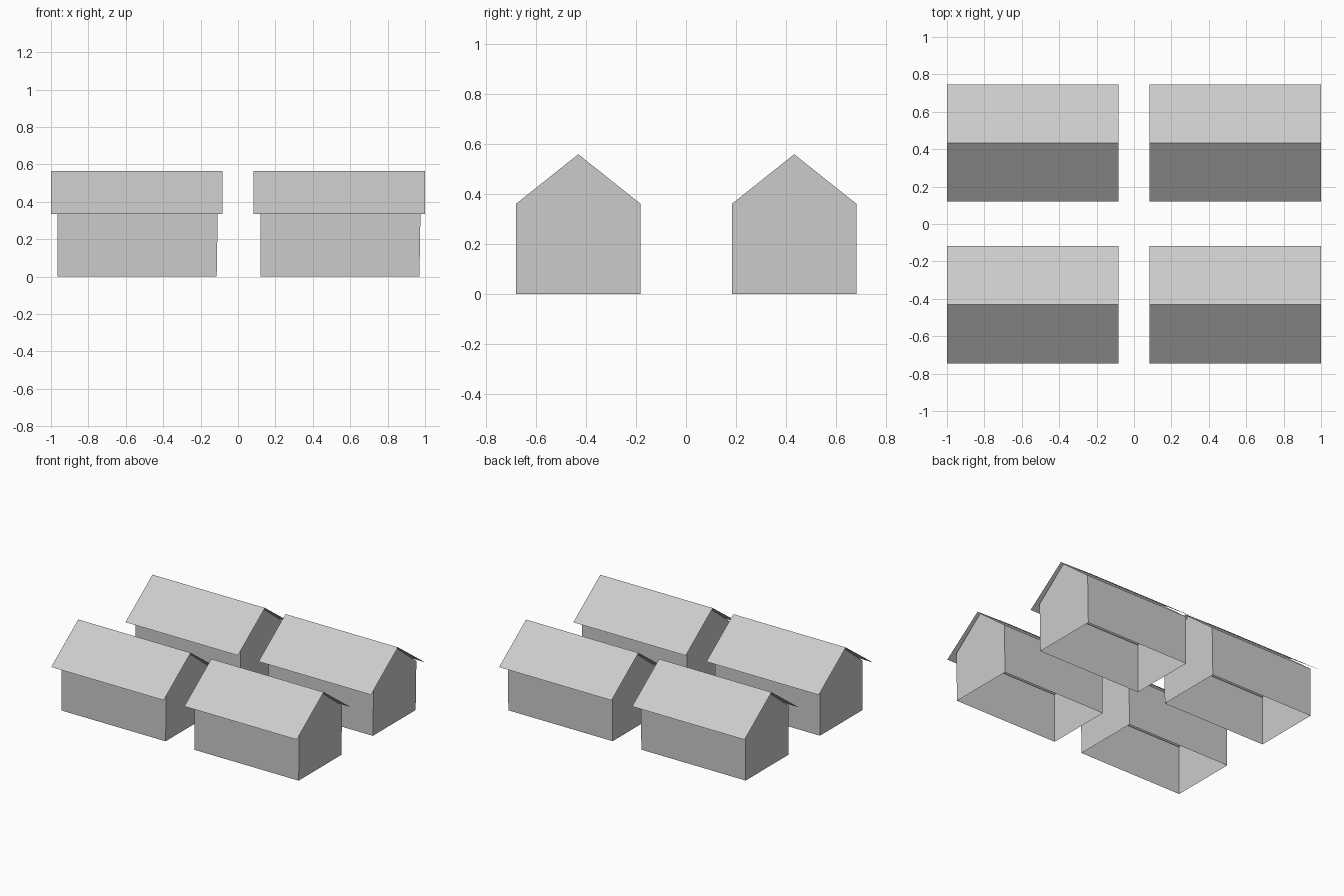
import bpy

cube = bpy.data.objects.get("Cube")
if cube:
    bpy.data.objects.remove(cube, do_unlink=True)

GREY = (0.6, 0.6, 0.6, 1.0)
material = bpy.data.materials.new("plain grey")
material.use_nodes = True
material.diffuse_color = GREY
material.node_tree.nodes["Principled BSDF"].inputs["Base Color"].default_value = GREY


def add_mesh(name, verts, faces, location):
    mesh = bpy.data.meshes.new(name)
    mesh.from_pydata(verts, [], faces)
    mesh.materials.append(material)
    obj = bpy.data.objects.new(name, mesh)
    obj.location = location
    bpy.context.collection.objects.link(obj)
    return obj


def add_house(label, x, y):
    # Open-bottomed shell: two pentagon gables and two long walls
    half, eave, peak = 0.249, 0.362, 0.56
    gable = [(-half, 0), (half, 0), (half, eave), (0, peak), (-half, eave)]
    lean = 0.006
    west = [(-0.422, py, pz) for py, pz in gable]
    east = [(0.428 + lean * min(pz / eave, 1), py, pz) for py, pz in gable]
    add_mesh(label + "_walls", west + east,
             [(4, 3, 2, 1, 0), (5, 6, 7, 8, 9), (0, 5, 9, 4), (1, 2, 7, 6)],
             (x, y, 0))

    # Thin folded roof sheet overhanging the shell
    section = [(-0.314, 0.335), (0, 0.565), (0.314, 0.335)]
    roof = [(px, py, pz) for px in (-0.458, 0.458) for py, pz in section]
    add_mesh(label + "_roof", roof, [(0, 3, 4, 1), (1, 4, 5, 2)], (x, y, 0))


# Two by two block of houses
for side, x in (("right", -0.542), ("left", 0.542)):
    for depth, y in (("front", -0.431), ("back", 0.433)):
        add_house(f"{depth}_{side}_house", x, y)
